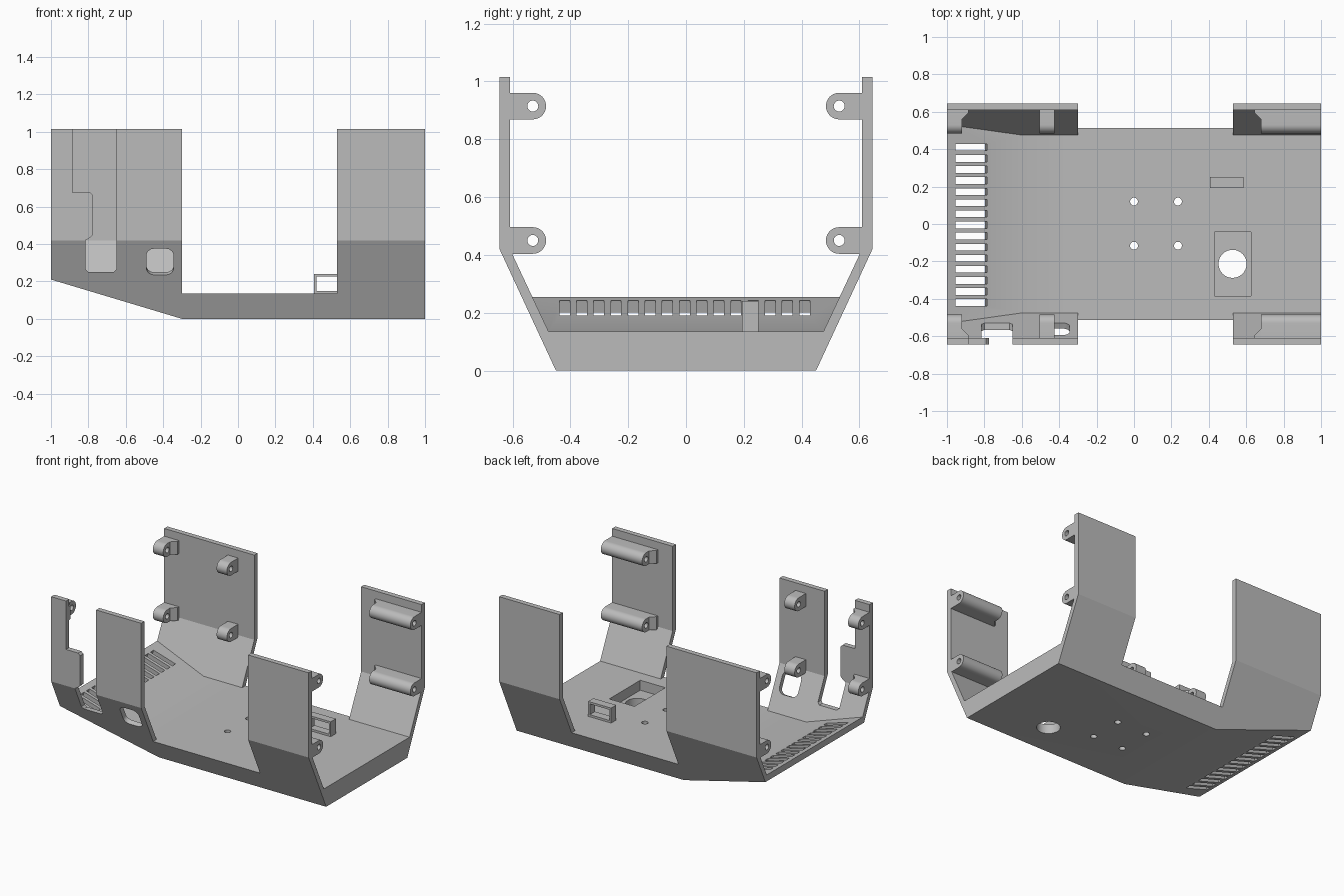
import bpy, bmesh
from math import sin, cos, pi, atan
from mathutils import Matrix

old = bpy.data.objects.get("Cube")
if old:
    bpy.data.objects.remove(old, do_unlink=True)

grey = bpy.data.materials.new("plain grey")
grey.use_nodes = True
COLOUR = (0.5, 0.5, 0.5, 1)
grey.diffuse_color = COLOUR
grey.node_tree.nodes["Principled BSDF"].inputs["Base Color"].default_value = COLOUR

FLOOR = 0.135
SIDE_LEAN = 0.464      # outward run of the lower walls per unit height
FLOOR_RISE = 0.3       # rise of the ramp per unit length


def prism(name, points, axis, a, b, matrix=None):
    """Extrude a 2D outline along an axis from a to b."""
    place = {"x": lambda p, t: (t, p[0], p[1]),
             "y": lambda p, t: (p[0], t, p[1]),
             "z": lambda p, t: (p[0], p[1], t)}[axis]
    bm = bmesh.new()
    n = len(points)
    lo = [bm.verts.new(place(p, a)) for p in points]
    hi = [bm.verts.new(place(p, b)) for p in points]
    bm.faces.new(lo)
    bm.faces.new(hi)
    for i in range(n):
        j = (i + 1) % n
        bm.faces.new((lo[i], lo[j], hi[j], hi[i]))
    bmesh.ops.recalc_face_normals(bm, faces=bm.faces)
    if matrix:
        bm.transform(matrix)
    mesh = bpy.data.meshes.new(name)
    bm.to_mesh(mesh)
    bm.free()
    mesh.materials.append(grey)
    obj = bpy.data.objects.new(name, mesh)
    bpy.context.collection.objects.link(obj)
    return obj


def rect(x0, x1, y0, y1):
    return [(x0, y0), (x1, y0), (x1, y1), (x0, y1)]


def arc(cx, cy, r, start=0, end=2 * pi, steps=40):
    return [(cx + r * cos(start + (end - start) * i / steps),
             cy + r * sin(start + (end - start) * i / steps)) for i in range(steps)]


def rounded(w, h, r):
    pts = []
    for k, (sx, sy) in enumerate([(1, 1), (-1, 1), (-1, -1), (1, -1)]):
        pts += arc(sx * (w / 2 - r), sy * (h / 2 - r), r, k * pi / 2, (k + 1) * pi / 2 + 0.2, 7)
    return pts


def combine(target, tool, operation="DIFFERENCE"):
    mod = target.modifiers.new("combine", "BOOLEAN")
    mod.operation, mod.solver, mod.object = operation, "EXACT", tool
    graph = bpy.context.evaluated_depsgraph_get()
    mesh = bpy.data.meshes.new_from_object(target.evaluated_get(graph))
    target.modifiers.clear()
    target.data = mesh
    bpy.data.objects.remove(tool, do_unlink=True)


# Open shell: outer section minus the cavity above the floor and ramp
shell = prism("shell", [(-0.45, 0), (0.45, 0), (0.645, 0.42), (0.645, 1.015),
                        (-0.645, 1.015), (-0.645, 0.42)], "x", -1, 1)
low = 0.475 - SIDE_LEAN * (FLOOR - 0.05)
cavity = prism("cavity", [(-low, 0.05), (low, 0.05), (0.609, 0.42), (0.609, 1.2),
                          (-0.609, 1.2), (-0.609, 0.42)], "x", -1.05, 1.05)
above = prism("above_floor", [(-1.1, FLOOR + 0.5 * FLOOR_RISE), (-0.6, FLOOR), (1.1, FLOOR),
                              (1.1, 1.3), (-1.1, 1.3)], "y", -1, 1)
combine(cavity, above, "INTERSECT")
combine(shell, cavity)
combine(shell, prism("underside", [(-1.1, 0.24), (-0.3, 0), (0.03, -0.1), (-1.1, -0.1)],
                     "y", -1, 1))
# Gap between the end walls
combine(shell, prism("gap", rect(-0.3, 0.53, FLOOR, 1.2), "y", -1, 1))

# Stepped notch in the front wall
notch = [(-0.885, 1.1), (-0.885, 0.675), (-0.79, 0.675), (-0.775, 0.66), (-0.775, 0.45),
         (-0.79, 0.435), (-0.815, 0.42), (-0.815, 0.265), (-0.80, 0.25), (-0.665, 0.25),
         (-0.65, 0.265), (-0.65, 1.1)]
combine(shell, prism("notch", notch, "y", -0.8, -0.48))

# Rounded window square to the sloping front wall
z = 0.305
turn = Matrix.Translation((-0.417, -0.45 - SIDE_LEAN * z, z)) @ Matrix.Rotation(atan(SIDE_LEAN), 4, "X")
combine(shell, prism("window", rounded(0.145, 0.154, 0.04), "y", -0.08, 0.08, turn))

# Vent slots square to the ramp
for i in range(15):
    turn = (Matrix.Translation((-0.87, -0.005 + 0.0593 * (i - 7), FLOOR + 0.27 * FLOOR_RISE))
            @ Matrix.Rotation(atan(FLOOR_RISE), 4, "Y"))
    combine(shell, prism("slot", rect(-0.089, 0.089, -0.018, 0.018), "z", -0.1, 0.05, turn))

# Floor pocket, large hole and four screw holes
combine(shell, prism("pocket", rect(0.43, 0.625, -0.385, -0.042), "z", 0.065, 0.2))
combine(shell, prism("large_hole", arc(0.527, -0.213, 0.075), "z", -0.1, 0.2))
for x in (0, 0.235):
    for y in (-0.116, 0.12):
        combine(shell, prism("screw_hole", arc(x, y, 0.021, steps=24), "z", -0.1, 0.2))

# Small upright frame on the floor
frame = prism("floor_frame", rect(0.407, 0.585, FLOOR - 0.01, 0.24), "y", 0.193, 0.25)
combine(frame, prism("frame_hole", rect(0.42, 0.572, 0.15, 0.225), "y", 0.1, 0.4))
parts = [shell, frame]


# Screw bosses along the walls, some with a tapered foot at the inner end
def boss(name, side, z, x0, x1, foot=0):
    r = 0.046
    outline = [(0.615, z - r), (0.615, z + r)] + arc(0.53, z, r, pi / 2, 3 * pi / 2, 20) + [(0.53, z - r)]
    body = prism(name, [(side * y, h) for y, h in outline], "x", x0, x1)
    combine(body, prism("bore", arc(side * 0.53, z, 0.019, steps=24), "x", -1.1, 1.1))
    parts.append(body)
    if foot:
        inner = x1 if foot > 0 else x0
        plan = [(inner, 0.56), (inner + foot, 0.595), (inner + foot, 0.615), (inner, 0.615)]
        parts.append(prism(name + "_foot", [(x, side * y) for x, y in plan], "z", z - r, z + r))


for side, label in ((-1, "front"), (1, "back")):
    for z, level in ((0.45, "lower"), (0.915, "upper")):
        tag = f"{label}_{level}"
        boss(tag + "_long_boss", side, z, 0.68, 1, -0.035)
        boss(tag + "_end_boss", side, z, -1, -0.92, 0.035)
        boss(tag + "_middle_boss", side, z, -0.505, -0.425)

# Smooth the round parts and keep the edges crisp
bpy.ops.object.select_all(action="DESELECT")
for part in parts:
    part.select_set(True)
bpy.context.view_layer.objects.active = shell
bpy.ops.object.shade_smooth_by_angle(angle=pi / 9)
